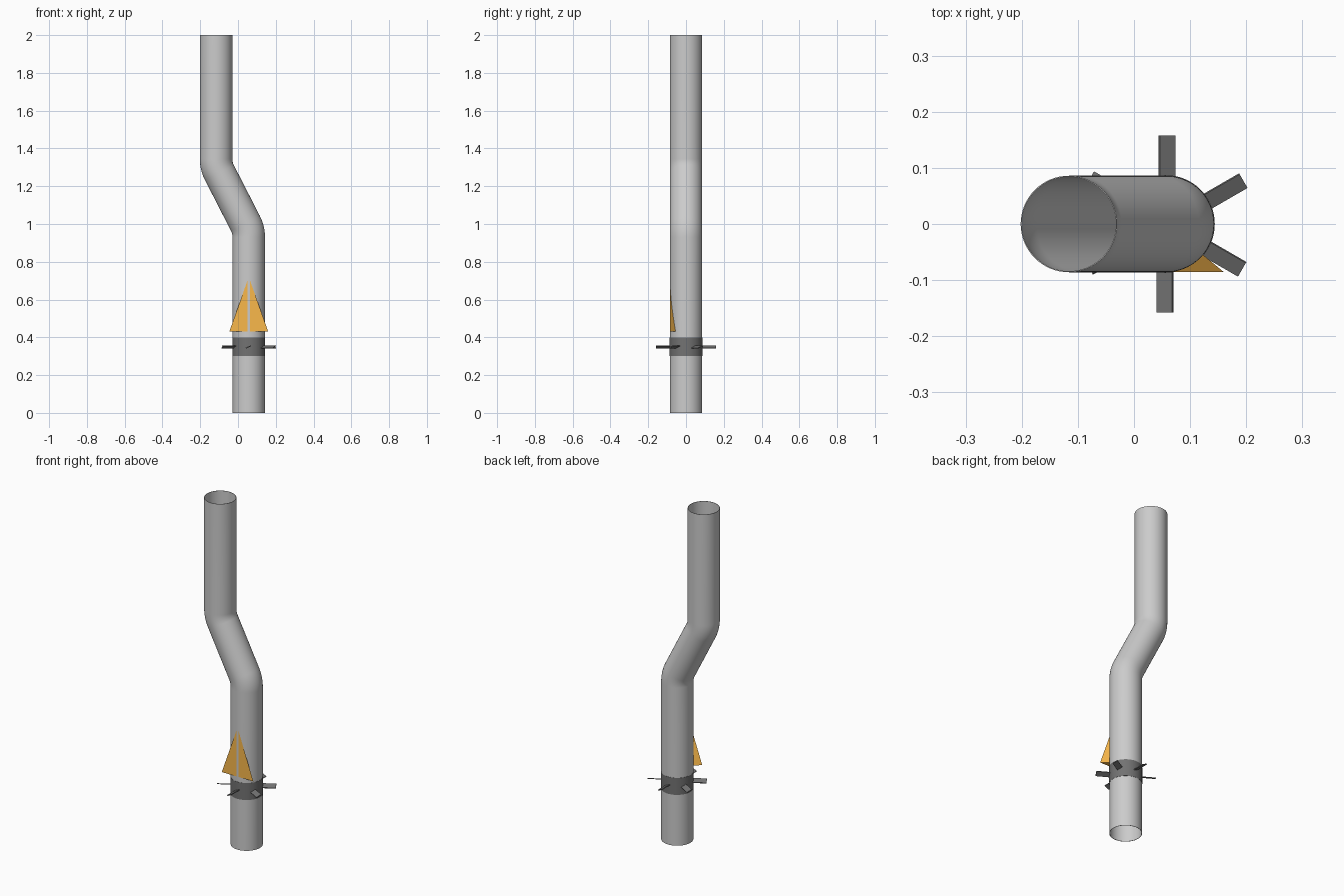
import bpy, bmesh
from math import sin, cos, pi, radians
from mathutils import Matrix, Vector

if "Cube" in bpy.data.objects:
    bpy.data.objects.remove(bpy.data.objects["Cube"])

CX, TOPX = 0.057, -0.116      # axes of lower and upper pipe
R = 0.086                     # pipe radius


def material(name, rgb):
    m = bpy.data.materials.new(name)
    m.diffuse_color = (*rgb, 1)
    m.use_nodes = True
    m.node_tree.nodes["Principled BSDF"].inputs["Base Color"].default_value = m.diffuse_color
    return m


DARK = material("dark_grey", (0.17, 0.17, 0.17))
ORANGE = material("orange", (0.95, 0.48, 0.07))


def finish(name, bm, mat=None, smooth=False):
    bmesh.ops.recalc_face_normals(bm, faces=bm.faces[:])
    me = bpy.data.meshes.new(name)
    bm.to_mesh(me)
    bm.free()
    ob = bpy.data.objects.new(name, me)
    bpy.context.collection.objects.link(ob)
    if mat:
        me.materials.append(mat)
    if smooth:
        bpy.ops.object.select_all(action='DESELECT')
        ob.select_set(True)
        bpy.context.view_layer.objects.active = ob
        bpy.ops.object.shade_smooth_by_angle(angle=radians(35))
    return ob


def tube(name, path, radius, wall, mat=None, n=64):
    """Hollow tube swept along (x, z, lean) stations in the xz plane."""
    bm = bmesh.new()
    skins = []
    for r in (radius, radius - wall):
        rings = []
        for x, z, a in path:
            side = Vector((cos(a), 0, sin(a)))
            rings.append([bm.verts.new(Vector((x, 0, z)) + side * r * cos(t)
                                       + Vector((0, r * sin(t), 0)))
                          for t in (2 * pi * i / n for i in range(n))])
        skins.append(rings)
    outer, inner = skins
    pairs = list(zip(outer, outer[1:])) + list(zip(inner, inner[1:]))
    pairs += [(outer[0], inner[0]), (outer[-1], inner[-1])]
    for p, q in pairs:
        for i in range(n):
            j = (i + 1) % n
            bm.faces.new((p[i], p[j], q[j], q[i]))
    return finish(name, bm, mat, True)


# Offset pipe: straight, bend left, slanted run, bend back, straight
bend, lean, z0, z1, steps = 0.16, radians(27), 0.93, 1.345, 10
path = [(CX, 0, 0)]
arc = [lean * i / steps for i in range(steps + 1)]
path += [(CX - bend * (1 - cos(a)), z0 + bend * sin(a), a) for a in arc]
path += [(TOPX + bend * (1 - cos(a)), z1 - bend * sin(a), a) for a in reversed(arc)]
path += [(TOPX, 2, 0)]
tube("pipe", path, R, 0.002)

# Clamp band around the lower pipe
tube("band", [(CX, 0.30, 0), (CX, 0.40, 0)], R + 0.001, 0.002, DARK)

# Six twisted radial blades
for k in range(6):
    bm = bmesh.new()
    bmesh.ops.create_cube(bm, size=1)
    m = (Matrix.Translation((CX, 0, 0.349)) @ Matrix.Rotation(radians(30 + 60 * k), 4, 'Z')
         @ Matrix.Translation((0.119, -0.002, 0)) @ Matrix.Rotation(radians(25), 4, 'X')
         @ Matrix.Diagonal((0.078, 0.031, 0.005, 1)))
    bmesh.ops.transform(bm, matrix=m, verts=bm.verts)
    finish(f"blade_{k + 1}", bm, DARK)

# Orange arrow wedge set into the front of the pipe
bm = bmesh.new()
fy, hw = -0.0857, 0.103
a, b, c, d = [bm.verts.new(p) for p in ((CX - hw, fy, 0.43), (CX + hw, fy, 0.43),
                                        (CX, 0.0, 0.43), (CX, fy, 0.72))]
for f in ((a, b, d), (b, c, d), (c, a, d), (a, b, c)):
    bm.faces.new(f)
finish("arrow_wedge", bm, ORANGE)
